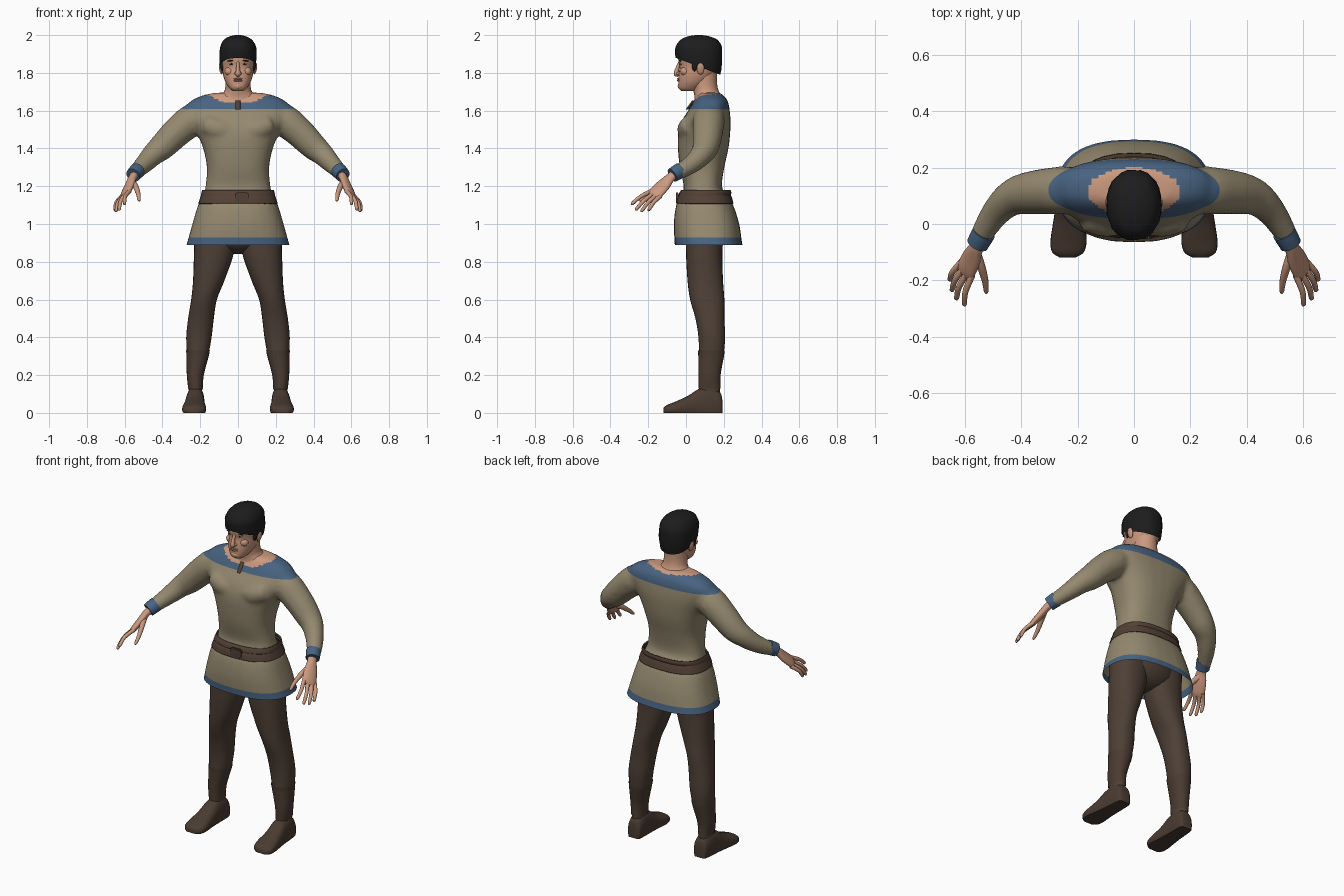
import bpy, bmesh, math
from mathutils import Vector

if "Cube" in bpy.data.objects:
    bpy.data.objects.remove(bpy.data.objects["Cube"])


def material(name, *rgb):
    m = bpy.data.materials.new(name)
    m.use_nodes = True
    m.diffuse_color = (*rgb, 1)
    m.node_tree.nodes["Principled BSDF"].inputs["Base Color"].default_value = (*rgb, 1)
    return m


TAN = material("tan cloth", .30, .25, .16)
BLUE = material("blue trim", .065, .125, .22)
SKIN = material("skin", .60, .32, .21)
BROWN = material("brown wool", .075, .05, .036)
BOOT = material("boot leather", .068, .044, .031)
BELT = material("belt leather", .085, .052, .036)
HAIR = material("black hair", .012, .012, .013)
WHITE = material("eye white", .5, .46, .42)
LIP = material("lips", .42, .19, .13)
X, Y, Z = Vector((1, 0, 0)), Vector((0, 1, 0)), Vector((0, 0, 1))


def finish(name, bm, *mats, angle=60):
    bmesh.ops.recalc_face_normals(bm, faces=bm.faces)
    me = bpy.data.meshes.new(name)
    bm.to_mesh(me)
    bm.free()
    ob = bpy.data.objects.new(name, me)
    bpy.context.collection.objects.link(ob)
    for m in mats:
        me.materials.append(m)
    bpy.ops.object.select_all(action="DESELECT")
    ob.select_set(True)
    bpy.context.view_layer.objects.active = ob
    bpy.ops.object.shade_smooth_by_angle(angle=math.radians(angle))
    return ob


def refine(rows, steps=4):
    """Catmull-Rom interpolation of parameter rows."""
    rows = [Vector(r) for r in rows]
    out = []
    for i in range(len(rows) - 1):
        a, b, c, d = (rows[max(0, min(j, len(rows) - 1))] for j in range(i - 1, i + 3))
        for k in range(steps):
            t = k / steps
            out.append((2 * b + (c - a) * t + (2 * a - 5 * b + 4 * c - d) * t ** 2
                        + (3 * b - a - 3 * c + d) * t ** 3) / 2)
    return out + [rows[-1]]


def ring(c, u, v, a, b, p=2, n=28):
    def power(t):
        return math.copysign(abs(t) ** (2 / p), t)
    angles = [math.tau * i / n for i in range(n)]
    return [c + u * a * power(math.cos(t)) + v * b * power(math.sin(t)) for t in angles]


def loft(bm, rings, caps=True):
    loops = [[bm.verts.new(p) for p in r] for r in rings]
    for lo, hi in zip(loops, loops[1:]):
        for i in range(len(lo)):
            j = (i + 1) % len(lo)
            bm.faces.new((lo[i], lo[j], hi[j], hi[i]))
    if caps:
        bm.faces.new(loops[0])
        bm.faces.new(loops[-1])


def upright(bm, rows, p=2, cx=0, caps=True):
    """Horizontal sections: height, half width, front, back (and x centre)."""
    rings = []
    for r in refine(rows):
        x = r[4] if len(r) > 4 else cx
        c = Vector((x, (r[2] + r[3]) / 2, r[0]))
        rings.append(ring(c, X, Y, r[1], (r[3] - r[2]) / 2, p))
    loft(bm, rings, caps)


def tube(bm, rows, s=1, side=Y, n=16):
    """Path with radii; rows are x, y, z, radius and optional thickness."""
    rows = refine(rows)
    pts = [Vector((s * r[0], r[1], r[2])) for r in rows]
    rings = []
    for i, r in enumerate(rows):
        d = (pts[min(i + 1, len(pts) - 1)] - pts[max(i - 1, 0)]).normalized()
        u = (side - d * side.dot(d)).normalized()
        rings.append(ring(pts[i], u, d.cross(u), r[3], r[-1], n=n))
    loft(bm, rings)


def blob(name, loc, size, mat, tilt=0):
    bm = bmesh.new()
    bmesh.ops.create_uvsphere(bm, u_segments=16, v_segments=10, radius=1)
    ob = finish(name, bm, mat)
    ob.location, ob.scale, ob.rotation_euler.y = loc, size, tilt
    return ob


def cut(bm, co, no, clear=False):
    bmesh.ops.bisect_plane(bm, geom=bm.verts[:] + bm.edges[:] + bm.faces[:],
                           plane_co=co, plane_no=no, clear_inner=clear)


# Tunic: torso and sleeves fused into one skin, then trimmed and coloured
bm = bmesh.new()
upright(bm, [(.85, .285, -.06, .31), (.9, .27, -.06, .297), (1, .242, -.065, .282),
             (1.1, .212, -.052, .25), (1.15, .185, -.025, .215), (1.2, .172, -.012, .19),
             (1.3, .165, -.033, .203), (1.4, .185, -.043, .225), (1.48, .218, -.042, .234),
             (1.55, .26, -.02, .236), (1.61, .282, .018, .23), (1.65, .252, .04, .222),
             (1.68, .19, .06, .2), (1.695, .12, .075, .18)], 2.5)
for s in (1, -1):
    tube(bm, [(.17, .125, 1.575, .07), (.245, .12, 1.55, .085), (.33, .115, 1.48, .08),
              (.4, .105, 1.41, .072), (.445, .085, 1.372, .062), (.49, .04, 1.325, .052),
              (.53, -.02, 1.285, .043), (.55, -.06, 1.265, .037)], s)
    # Chest muscle
    tube(bm, [(.03, .02, 1.5, .05), (.1, .012, 1.5, .06), (.17, .03, 1.53, .055)], s)
rough = finish("tunic", bm)
fuse = rough.modifiers.new("fuse", "REMESH")
fuse.mode, fuse.voxel_size = "VOXEL", .012
relax = rough.modifiers.new("relax", "SMOOTH")
relax.factor, relax.iterations = .5, 8
bm = bmesh.new()
bm.from_object(rough, bpy.context.evaluated_depsgraph_get())
bpy.data.objects.remove(rough)
cut(bm, (0, 0, .89), Z, True)
for z in (.928, 1.61):
    cut(bm, (0, 0, z), Z)
for f in bm.faces:
    c = f.calc_center_median()
    if c.z < .928 or c.z > 1.61:
        f.material_index = 1
    if c.z > 1.64 and (c.x / .165) ** 2 + ((c.y - .115) / .085) ** 2 < 1:
        f.material_index = 2
finish("tunic", bm, TAN, BLUE, SKIN)

# Neck slit
bm = bmesh.new()
loft(bm, [ring(Vector((0, y, z)), X, Y, .012, .009, n=8)
          for y, z in ((.006, 1.605), (.024, 1.63), (.042, 1.655))])
finish("neck_slit", bm, BELT)

# Belt: wide band with a thin raised upper strap, open shells
for name, rows in (
        ("belt", [(1.108, .211, -.052, .252), (1.14, .2, -.045, .243), (1.168, .19, -.028, .23)]),
        ("belt_strap", [(1.15, .196, -.04, .236), (1.165, .194, -.035, .24), (1.18, .189, -.025, .236)])):
    bm = bmesh.new()
    upright(bm, rows, 2.5, caps=False)
    shell = finish(name, bm, BELT)
    shell.modifiers.new("thickness", "SOLIDIFY").thickness = .008
bm = bmesh.new()
bmesh.ops.create_cube(bm, size=1)
bmesh.ops.bevel(bm, geom=bm.edges[:], offset=.1, segments=2, affect="EDGES")
buckle = finish("belt_buckle", bm, BELT)
buckle.location, buckle.scale = (.02, -.047, 1.14), (.07, .012, .055)

# Pelvis under the tunic
blob("pelvis", (0, .1, .96), (.19, .12, .12), BROWN)

side_dir = Vector((-.58, -.7, .41))
for s, tag in ((1, "left"), (-1, "right")):
    # Trouser leg: height, half width, front, back, x centre
    bm = bmesh.new()
    rows = [(.05, .035, .075, .175, .225), (.13, .036, .068, .18, .225), (.2, .042, .068, .18, .226),
            (.3, .056, .068, .198, .214), (.4, .067, .066, .207, .207), (.5, .068, .05, .203, .196),
            (.6, .068, .022, .203, .18), (.7, .083, .008, .196, .155), (.85, .106, 0, .192, .127),
            (.98, .11, 0, .2, .12)]
    upright(bm, [r[:4] + (s * r[4],) for r in rows], 2.2)
    finish(tag + "_leg", bm, BROWN)

    # Boot shaft, a thin shell over the calf
    bm = bmesh.new()
    upright(bm, [(r[0], r[1] + .003, r[2] - .003, r[3] + .003, s * r[4]) for r in rows[1:4]]
            + [(.33, .063, .063, .204, s * .212)], 2.2, caps=False)
    finish(tag + "_boot_shaft", bm, BOOT)

    # Shoe: y, x centre, half width, top height
    bm = bmesh.new()
    rings = []
    for y, x, w, h in refine([(.192, .223, .03, .07), (.18, .223, .042, .11), (.13, .225, .047, .14),
                              (.07, .227, .05, .128), (.01, .23, .056, .09), (-.06, .232, .064, .058),
                              (-.1, .234, .056, .042), (-.118, .235, .03, .028)]):
        pts = ring(Vector((s * x, y, h * .35)), X, Z, w, h * .65, 2.4, 24)
        rings.append([Vector((p.x, p.y, max(0, p.z))) for p in pts])
    loft(bm, rings)
    finish(tag + "_shoe", bm, BOOT, angle=50)

    # Sleeve cuff
    bm = bmesh.new()
    tube(bm, [(.532, -.03, 1.284, .042), (.543, -.05, 1.272, .041), (.555, -.072, 1.258, .039)], s)
    finish(tag + "_cuff", bm, BLUE, angle=40)

    # Hand: palm, four fingers fanned across the knuckles, thumb
    side = Vector((s * side_dir.x, side_dir.y, side_dir.z))
    bm = bmesh.new()
    tube(bm, [(.54, -.05, 1.27, .026, .024), (.559, -.085, 1.243, .028, .021),
              (.575, -.12, 1.205, .04, .02), (.594, -.16, 1.165, .043, .017),
              (.602, -.178, 1.148, .036, .01)], s, side)
    tips = ((.603, -.29, 1.105), (.632, -.268, 1.075), (.648, -.238, 1.067), (.655, -.2, 1.072))
    for i, tip in enumerate(tips):
        base = Vector((.593, -.158, 1.162)) + side_dir * (.033 - .022 * i)
        tip = Vector(tip)
        mid = base.lerp(tip, .55) + Vector((.008, 0, .008))
        tube(bm, [(*base, .012), (*mid, .0105), (*base.lerp(tip, .93), .009), (*tip, .004)], s, side, 10)
    tube(bm, [(.562, -.1, 1.225, .018), (.542, -.15, 1.198, .015), (.528, -.2, 1.16, .012),
              (.524, -.235, 1.13, .009), (.524, -.246, 1.122, .004)], s, side, 10)
    finish(tag + "_hand", bm, SKIN)

    # Facial features that come in pairs
    blob(tag + "_ear", (s * .091, .077, 1.822), (.009, .02, .031), SKIN, s * .2)
    blob(tag + "_eye", (s * .034, -.024, 1.847), (.014, .008, .006), WHITE)
    blob(tag + "_iris", (s * .034, -.029, 1.847), (.006, .005, .006), HAIR)
    blob(tag + "_eyebrow", (s * .036, -.03, 1.865), (.021, .008, .004), HAIR, s * .1)
    blob(tag + "_nostril", (s * .011, -.04, 1.796), (.009, .012, .008), SKIN)
    blob(tag + "_cheek", (s * .045, -.006, 1.808), (.026, .024, .024), SKIN)

# Neck
bm = bmesh.new()
upright(bm, [(1.63, .13, .04, .2), (1.67, .105, .045, .195), (1.7, .074, .04, .175),
             (1.74, .066, .03, .165), (1.8, .066, .02, .165)])
finish("neck", bm, SKIN)

# Head
bm = bmesh.new()
upright(bm, [(1.703, .026, -.022, .05), (1.718, .045, -.038, .075), (1.75, .066, -.04, .115),
             (1.79, .079, -.039, .15), (1.83, .084, -.034, .175), (1.87, .088, -.041, .18),
             (1.92, .088, -.036, .18), (1.96, .065, -.005, .15)], 2.3)
finish("head", bm, SKIN)
bm = bmesh.new()
tube(bm, [(0, -.032, 1.86, .007), (0, -.042, 1.835, .009), (0, -.05, 1.808, .012),
          (0, -.05, 1.794, .014), (0, -.04, 1.786, .008)], side=X)
finish("nose", bm, SKIN)
for name, z, h in (("upper_lip", 1.768, .005), ("lower_lip", 1.759, .006)):
    blob(name, (0, -.037, z), (.024, .01, h), LIP)
blob("chin", (0, -.027, 1.73), (.026, .017, .018), SKIN)

# Hair: cap cut along a line that falls from brow to nape, with soft waves
bm = bmesh.new()
upright(bm, [(1.75, .07, .03, .165), (1.8, .086, -.02, .182), (1.85, .096, -.046, .19),
             (1.9, .098, -.056, .192), (1.94, .094, -.055, .188), (1.975, .074, -.03, .165),
             (1.993, .044, .01, .125), (2, .015, .05, .085)], 2.2)
for v in bm.verts:
    a = math.atan2(v.co.y - .07, v.co.x)
    k = 1 + .016 * math.sin(11 * a + 40 * v.co.z)
    v.co.x, v.co.y = v.co.x * k, .07 + (v.co.y - .07) * k
cut(bm, (0, -.05, 1.878), Vector((0, .38, 1)), True)
hair = finish("hair", bm, HAIR)
for s, tag in ((1, "left"), (-1, "right")):
    blob(tag + "_sideburn", (s * .083, .045, 1.838), (.012, .014, .03), HAIR)
